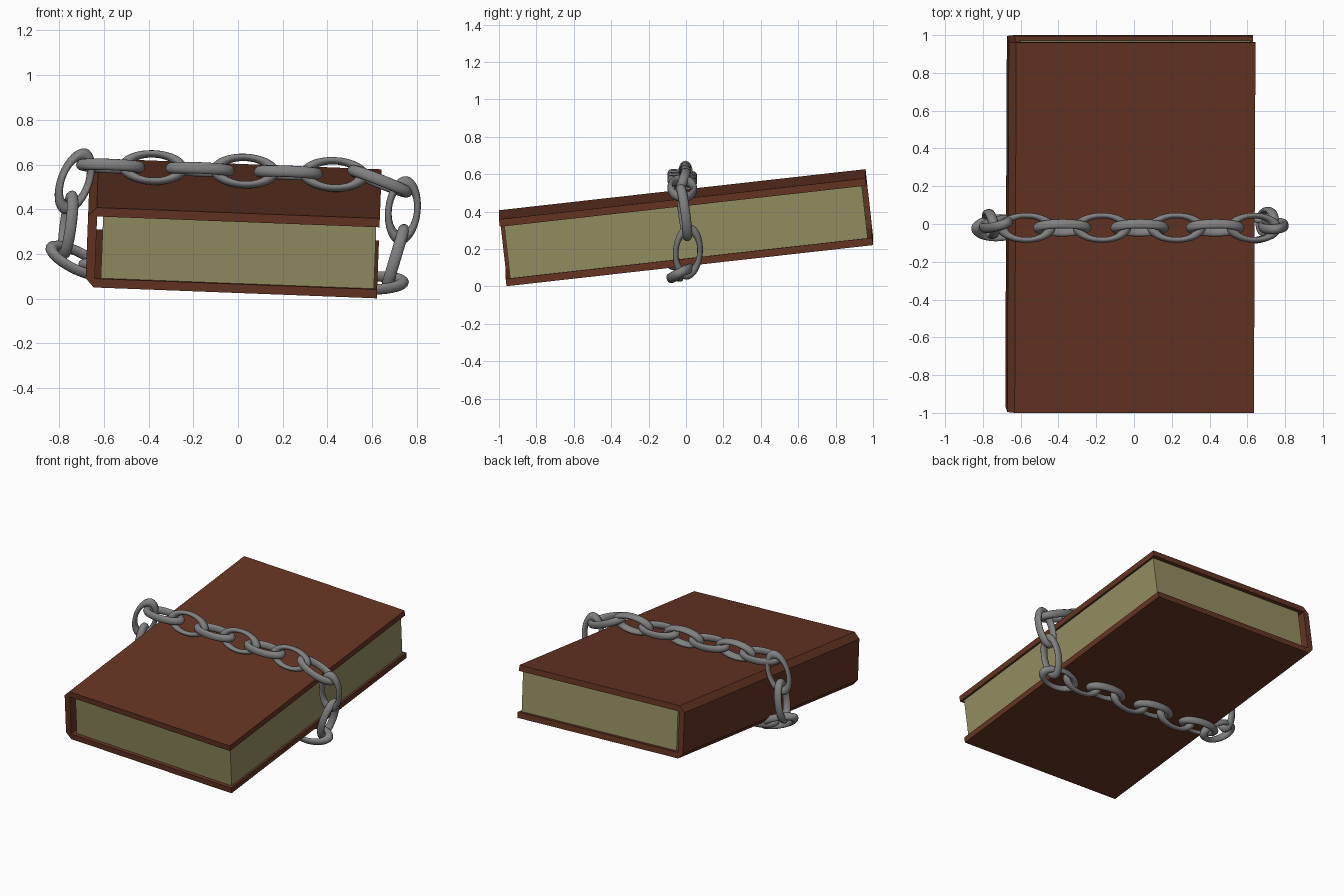
import bpy, bmesh
from math import radians
from mathutils import Matrix, Vector, Euler

if "Cube" in bpy.data.objects:
    bpy.data.objects.remove(bpy.data.objects["Cube"])


def material(name, rgb):
    m = bpy.data.materials.new(name)
    m.diffuse_color = (*rgb, 1)
    m.use_nodes = True
    m.node_tree.nodes["Principled BSDF"].inputs["Base Color"].default_value = m.diffuse_color
    return m


leather = material("leather", (0.13, 0.035, 0.017))
paper = material("paper", (0.30, 0.27, 0.12))
metal = material("metal", (0.22, 0.22, 0.22))

# The whole book is tilted a little about x and y
book = Matrix.Translation((-0.02, 0, 0.315)) @ Euler(
    (radians(6.4), radians(2.2), 0)).to_matrix().to_4x4()


def prism(name, profile, half_len, mat):
    """Extrude an x-z outline along y and place it in the book frame."""
    bm = bmesh.new()
    face = bm.faces.new([bm.verts.new((x, -half_len, z)) for x, z in profile])
    ext = bmesh.ops.extrude_face_region(bm, geom=[face])
    moved = [g for g in ext["geom"] if isinstance(g, bmesh.types.BMVert)]
    bmesh.ops.translate(bm, vec=(0, 2 * half_len, 0), verts=moved)
    bmesh.ops.recalc_face_normals(bm, faces=bm.faces)
    me = bpy.data.meshes.new(name)
    bm.to_mesh(me)
    bm.free()
    me.materials.append(mat)
    ob = bpy.data.objects.new(name, me)
    bpy.context.collection.objects.link(ob)
    ob.matrix_world = book


# Cover: U-shaped section with a chamfered spine, mirrored top to bottom
upper = [(-0.6525, 0.14), (-0.615, 0.18), (0.6525, 0.18), (0.6525, 0.14), (-0.612, 0.14)]
prism("book_cover", upper + [(x, -z) for x, z in reversed(upper)], 0.986, leather)

# Page block, slightly inset on the open sides
prism("page_block", [(-0.585, -0.141), (0.638, -0.141), (0.638, 0.141), (-0.585, 0.141)],
      0.962, paper)


def link(centre, along, width):
    """One oval chain link: a torus stretched along 'along'."""
    t = Vector(along).normalized()
    w = Vector(width)
    w = (w - t * w.dot(t)).normalized()
    n = t.cross(w)
    t, w, n = t * 0.126, w * 0.065, n * 0.112
    bpy.ops.mesh.primitive_torus_add(major_radius=1, minor_radius=0.23,
                                     major_segments=32, minor_segments=12)
    ob = bpy.context.object
    ob.name = "chain_link"
    ob.data.transform(Matrix((t, w, n)).transposed().to_4x4())
    ob.location = centre
    ob.data.materials.append(metal)
    bpy.ops.object.shade_smooth()


FLAT, UPRIGHT = (0, 1, -0.1), (0, 0.35, 1)

# Chain across the top cover, alternating flat and upright links
for i, x in enumerate((-0.57, -0.38, -0.17, 0.03, 0.225, 0.43)):
    link((x, -0.02, 0.572 - 0.038 * x), (1, 0, -0.04), UPRIGHT if i % 2 else FLAT)

# Chain down the fore edge
link((0.635, -0.02, 0.525), (1, 0, -0.4), FLAT)
link((0.738, -0.01, 0.395), (0.03, -0.04, 0.3), (1, 0.1, 0))
link((0.705, 0.01, 0.185), (0.09, 0.02, 0.3), (0, 1, 0))
link((0.61, -0.03, 0.07), (1, 0, 0.03), (0, 1, 0.5))

# Chain down the spine
link((-0.73, 0.0, 0.525), (0.1, 0, 0.27), (1, 0.4, -0.4))
link((-0.76, 0.0, 0.33), (0.04, 0, 0.3), (-0.2, 1, 0))
link((-0.72, -0.02, 0.17), (1, 0, -0.5), (0.3, 0.8, 0.5))

# Chain under the book, partly sunk into the bottom cover
for i, x in enumerate((0.42, 0.22, 0.02, -0.18, -0.37, -0.56)):
    link((x, -0.02, 0.122 - 0.045 * x), (1, 0, -0.04), FLAT if i % 2 else UPRIGHT)
